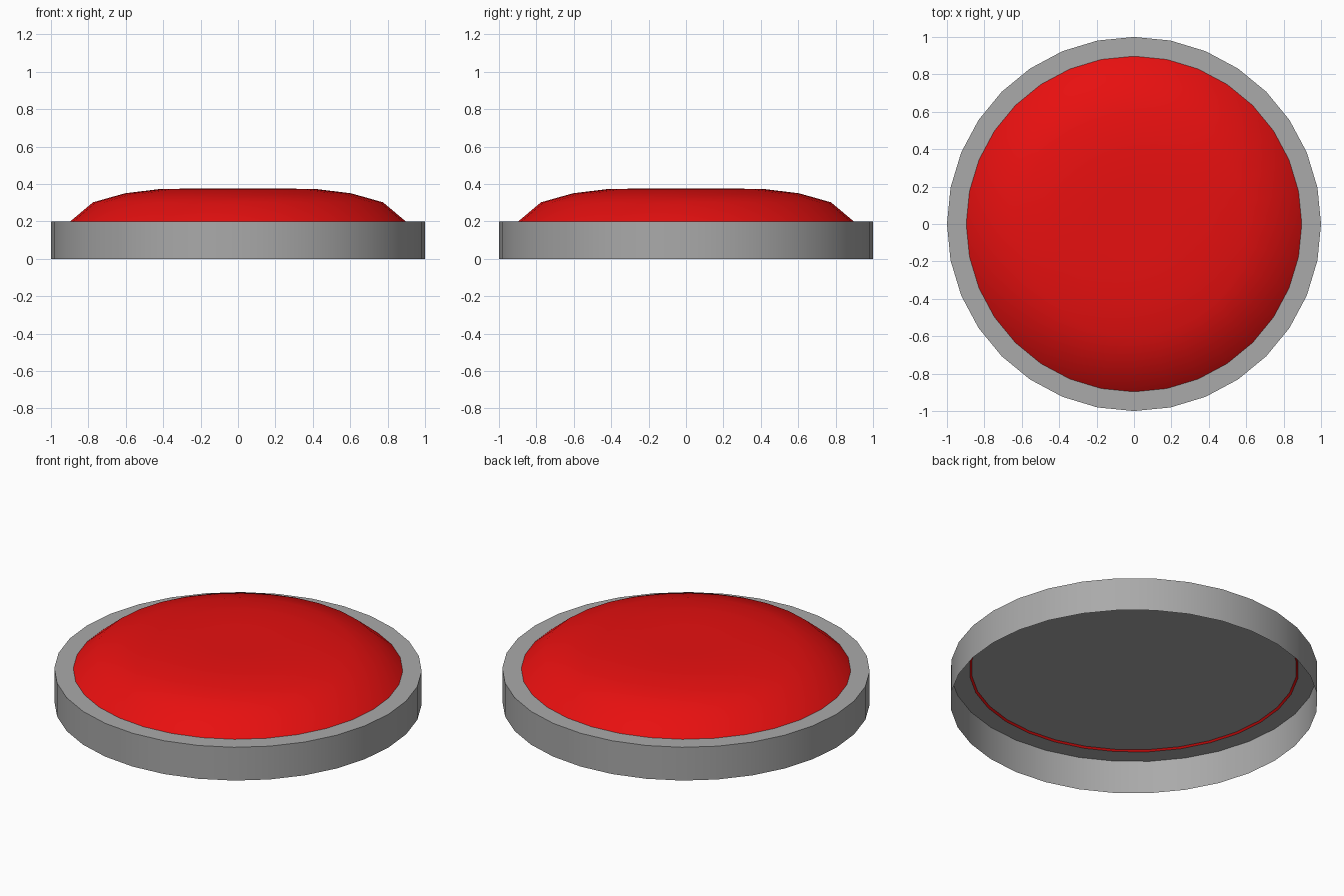
import bpy, bmesh, math

if "Cube" in bpy.data.objects:
    bpy.data.objects.remove(bpy.data.objects["Cube"])

SEGMENTS = 32


def material(name, rgb):
    mat = bpy.data.materials.new(name)
    mat.use_nodes = True
    mat.diffuse_color = (*rgb, 1)
    mat.node_tree.nodes["Principled BSDF"].inputs["Base Color"].default_value = (*rgb, 1)
    return mat


def lathe(name, profile, mat, smooth_angle):
    """Spin (radius, height) points round z; radius 0 closes with a fan."""
    bm = bmesh.new()
    rings = []
    for r, z in profile:
        if r == 0:
            rings.append([bm.verts.new((0, 0, z))] * SEGMENTS)
        else:
            angles = [math.tau * i / SEGMENTS for i in range(SEGMENTS)]
            rings.append([bm.verts.new((r * math.cos(a), r * math.sin(a), z)) for a in angles])
    for low, high in zip(rings, rings[1:]):
        for i in range(SEGMENTS):
            j = (i + 1) % SEGMENTS
            corners = dict.fromkeys((low[i], low[j], high[j], high[i]))
            bm.faces.new(list(corners))
    mesh = bpy.data.meshes.new(name)
    bm.to_mesh(mesh)
    bm.free()
    mesh.materials.append(mat)
    obj = bpy.data.objects.new(name, mesh)
    bpy.context.collection.objects.link(obj)
    bpy.ops.object.select_all(action="DESELECT")
    obj.select_set(True)
    bpy.context.view_layer.objects.active = obj
    bpy.ops.object.shade_smooth_by_angle(angle=math.radians(smooth_angle))
    return obj


grey = material("grey_metal", (0.4, 0.4, 0.4))
red = material("red_plastic", (0.8, 0.005, 0.005))

# Rim: outer wall and flat top ring, open underneath
lathe("base_rim", [(1, 0), (1, 0.2), (0.897, 0.2)], grey, 40)

# Domed button
dome = [(0.897, 0.2), (0.775, 0.302), (0.605, 0.35), (0.41, 0.374), (0.2, 0.375), (0, 0.375)]
lathe("dome_button", dome, red, 60)

# Inner plate closing the dome from below
lathe("inner_plate", [(0, 0.208), (0.886, 0.208)], grey, 40)
